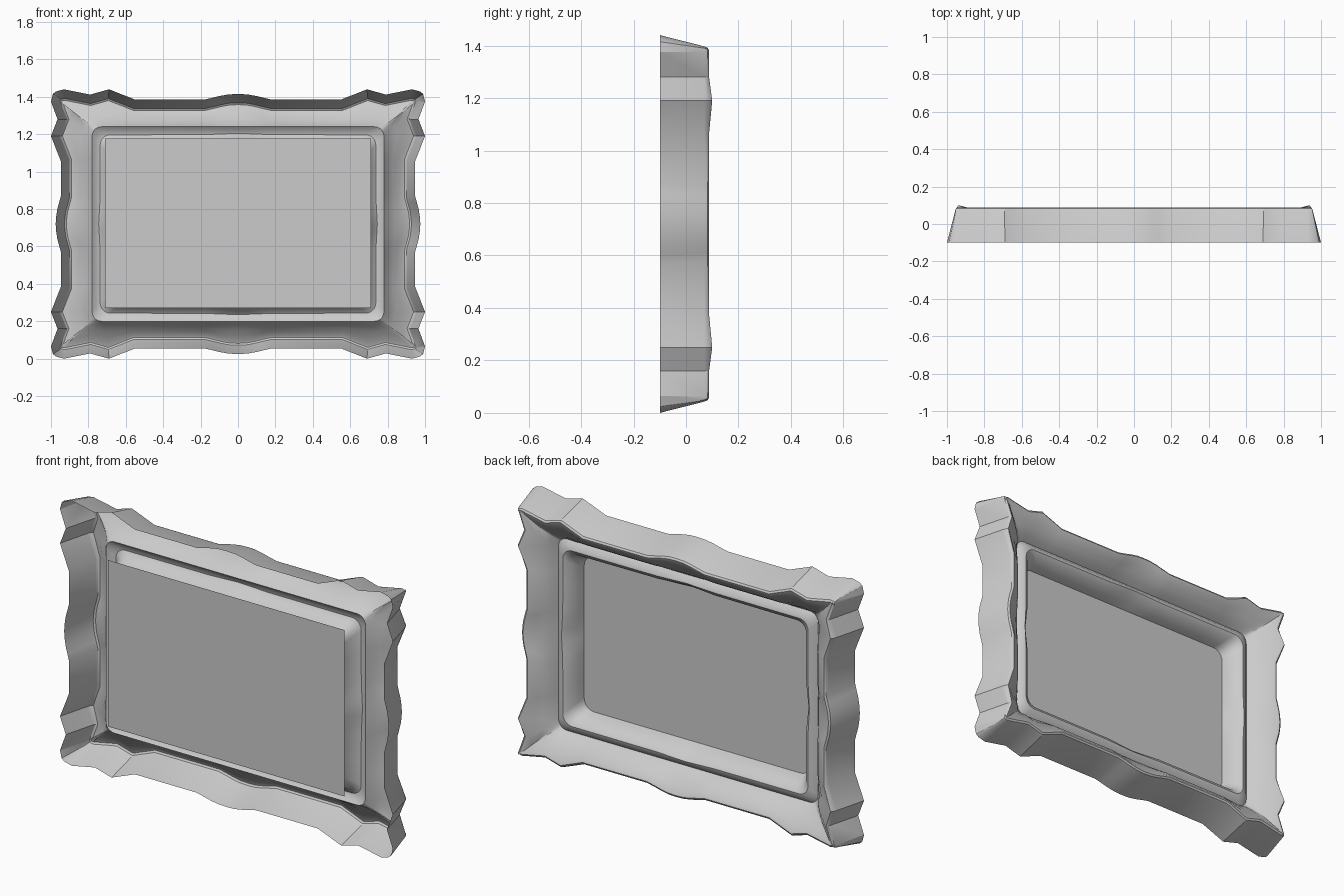
import bpy, bmesh, math
from mathutils import Vector

if "Cube" in bpy.data.objects:
    bpy.data.objects.remove(bpy.data.objects["Cube"])

CZ = 0.72  # height of the frame centre

# One quarter of the scalloped outline: x, z from centre, corner angle
QUARTER = [
    (0, .695, 90), (.05, .693, 90), (.1, .684, 90), (.14, .674, 90), (.18, .665, 90),
    (.55, .665, 90), (.69, .72, 90), (.79, .692, 75), (.93, .72, 58), (.975, .708, 50),
    (.99, .695, 40), (1.0, .655, 32), (.965, .56, 15), (1.0, .47, 0), (.947, .335, 0),
    (.947, .15, 0), (.955, .12, 0), (.966, .08, 0), (.972, .04, 0), (.975, 0, 0)]


def mirror_quarter(pts):
    """Mirror a quarter (top centre to right centre) into a closed loop."""
    right = pts + [Vector((p.x, -p.y)) for p in reversed(pts[:-1])]
    return right + [Vector((-p.x, p.y)) for p in reversed(right[1:-1])]


def inset(loop, d):
    """Mitred inward offset of a clockwise loop."""
    out = []
    for i, p in enumerate(loop):
        a = (p - loop[i - 1]).normalized()
        b = (loop[(i + 1) % len(loop)] - p).normalized()
        na, nb = Vector((a.y, -a.x)), Vector((b.y, -b.x))
        m = na + nb
        out.append(p + m * (2 * d / m.length_squared))
    return out


def rounded(hx, hz, r, bulge=0):
    """Rounded rectangle with one point per outline point."""
    pts = []
    for x, z, ang in QUARTER:
        a = math.radians(ang)
        px = min(x / .69, 1) * (hx - r) + r * math.cos(a)
        pz = min(z / .47, 1) * (hz - r) + r * math.sin(a)
        if ang == 90 and x < .2:
            pz += bulge * (1 - x / .2)
        if ang == 0 and z < .16:
            px += bulge * (1 - z / .16)
        pts.append(Vector((px, pz)))
    return mirror_quarter(pts)


def finish(name, bm):
    me = bpy.data.meshes.new(name)
    bm.to_mesh(me)
    bm.free()
    ob = bpy.data.objects.new(name, me)
    bpy.context.collection.objects.link(ob)
    bpy.ops.object.select_all(action='DESELECT')
    ob.select_set(True)
    bpy.context.view_layer.objects.active = ob
    bpy.ops.object.shade_smooth_by_angle(angle=math.radians(32))


# Frame shell: outer wall, rim, cove, groove, bead and opening
outline = mirror_quarter([Vector((x, z)) for x, z, a in QUARTER])
rings = [(inset(outline, d), y, b) for d, y, b in
         [(0, -.1, 0), (.042, .07, 0), (.047, .082, .004), (.057, .088, .012), (.068, .084, .01)]]
rim = rings[-1][0]
groove = rounded(.78, .52, .05)
for t, y in [(.3, .06), (.55, .04), (.8, .012), (1, -.02)]:
    rings.append(([p.lerp(q, t) for p, q in zip(rim, groove)], y, 0))
for hx, hz, r, y, bulge in [(.757, .497, .05, 0, 0), (.737, .477, .055, .005, .008),
                            (.715, .455, .055, -.01, .015), (.69, .43, .06, -.06, .008),
                            (.68, .42, .06, -.097, 0)]:
    rings.append((rounded(hx, hz, r, bulge), y, 0))

bm = bmesh.new()
prev = None
for loop, y, bump in rings:
    # the rim rises slightly on the side lobes next to each corner
    cur = [bm.verts.new((p.x, y + (bump if abs(abs(o.y) - .47) < .01 else 0), CZ + p.y))
           for p, o in zip(loop, outline)]
    if prev:
        n = len(cur)
        for i in range(n):
            j = (i + 1) % n
            bm.faces.new((prev[i], cur[i], cur[j], prev[j]))
    prev = cur
bm.normal_update()
if sum(f.normal.y for f in bm.faces) < 0:
    bmesh.ops.reverse_faces(bm, faces=bm.faces)
finish("frame", bm)

# Flat picture panel behind the opening
bm = bmesh.new()
bm.faces.new([bm.verts.new((x, -.1, CZ + .004 + z)) for x, z in
              [(-.71, -.452), (-.71, .452), (.71, .452), (.71, -.452)]])
finish("picture_panel", bm)
